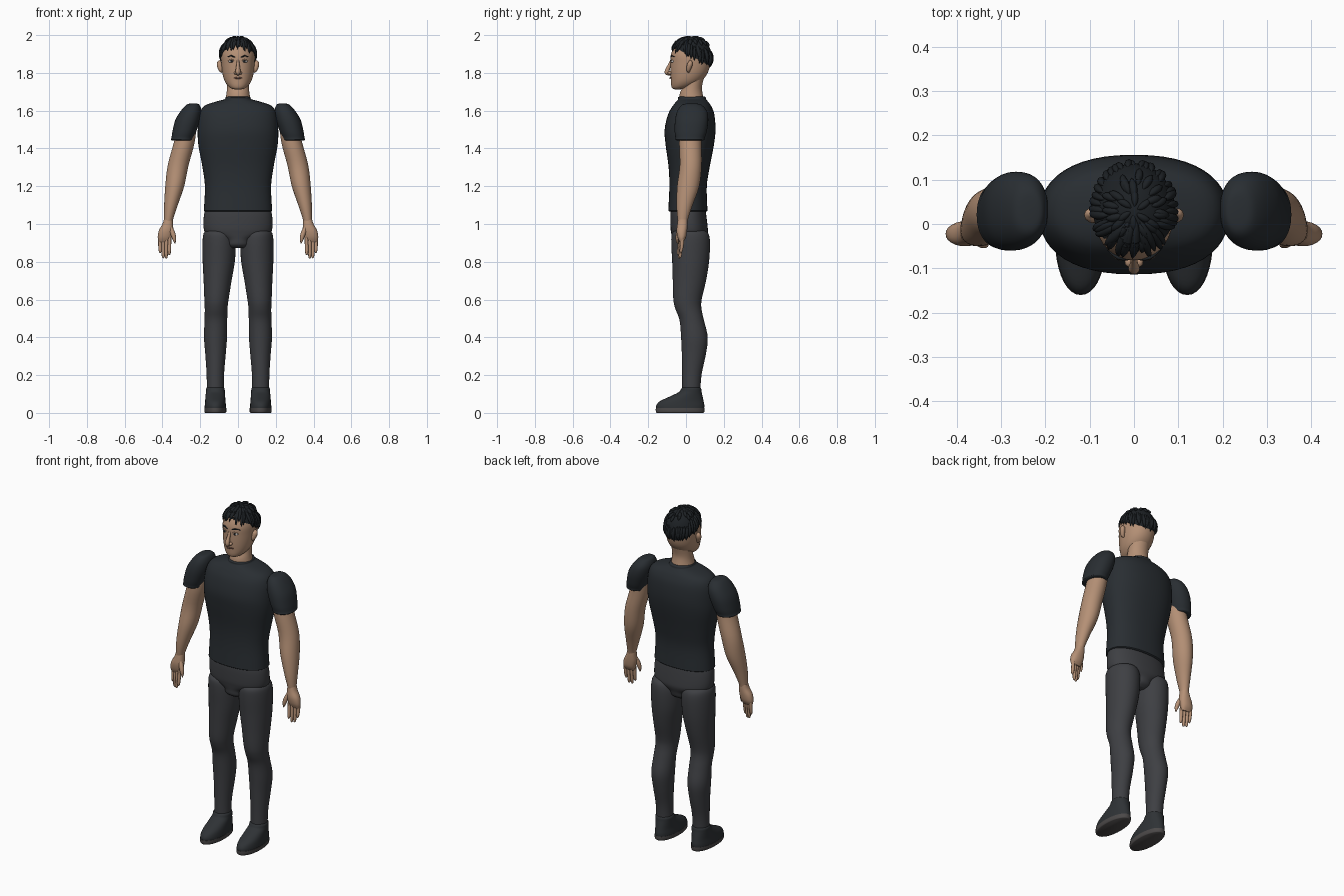
import bpy, bmesh, math, random
from mathutils import Vector
random.seed(4)


def material(name, r, g, b):
    m = bpy.data.materials.new(name)
    m.diffuse_color = (r, g, b, 1)
    return m


SKIN = material("skin", .46, .28, .18)
SHIRT = material("dark_cloth", .022, .027, .032)
PANTS = material("grey_cloth", .048, .05, .056)
SHOE = material("shoe_leather", .028, .032, .036)
SOLE = material("sole_rubber", .07, .065, .065)
HAIR = material("hair", .012, .015, .018)
WHITE = material("eye_white", .6, .6, .58)
LIP = material("lip", .25, .12, .09)


def spline(rows, steps):
    # Catmull-Rom through rows of numbers
    out = []
    for i in range(len(rows) - 1):
        a, b, c, d = (rows[min(max(i + k, 0), len(rows) - 1)] for k in (-1, 0, 1, 2))
        for s in range(steps):
            t = s / steps
            out.append([.5 * (2 * q + (r - p) * t + (2 * p - 5 * q + 4 * r - w) * t * t
                              + (3 * q - p - 3 * r + w) * t ** 3) for p, q, r, w in zip(a, b, c, d)])
    return out + [list(rows[-1])]


def build(name, strips, mat, angle=45):
    # each strip is a list of closed rings, bridged and capped
    bm = bmesh.new()
    for rings in strips:
        vs = [[bm.verts.new(p) for p in ring] for ring in rings]
        n = len(vs[0])
        for a, b in zip(vs, vs[1:]):
            for i in range(n):
                bm.faces.new((a[i], a[(i + 1) % n], b[(i + 1) % n], b[i]))
        bm.faces.new(vs[0])
        bm.faces.new(vs[-1])
    bmesh.ops.recalc_face_normals(bm, faces=bm.faces)
    me = bpy.data.meshes.new(name)
    bm.to_mesh(me)
    bm.free()
    ob = bpy.data.objects.new(name, me)
    bpy.context.collection.objects.link(ob)
    me.materials.append(mat)
    bpy.ops.object.select_all(action='DESELECT')
    ob.select_set(True)
    bpy.context.view_layer.objects.active = ob
    bpy.ops.object.shade_smooth_by_angle(angle=math.radians(angle))
    return ob


def body(rows, power=2.0, n=36, side=1, steps=4):
    # horizontal sections: centre x, front y, back y, z, half width
    rings = []
    for cx, y0, y1, z, rx in spline(rows, steps):
        ring = []
        for i in range(n):
            a = math.tau * i / n
            c, s = math.cos(a), math.sin(a)
            ring.append((side * (cx + rx * math.copysign(abs(c) ** (2 / power), c)),
                         (y0 + y1) / 2 + (y1 - y0) / 2 * math.copysign(abs(s) ** (2 / power), s), z))
        rings.append(ring)
    return rings


def tube(pts, side=1, n=10, steps=4):
    # round path: x, y, z, radius
    rows = spline(pts, steps)
    ps = [Vector((side * r[0], r[1], r[2])) for r in rows]
    rings = []
    for i, p in enumerate(ps):
        t = (ps[min(i + 1, len(ps) - 1)] - ps[max(i - 1, 0)]).normalized()
        u = t.cross(Vector((0, 1, 0)) if abs(t.y) < .8 else Vector((1, 0, 0))).normalized()
        v = t.cross(u)
        r = max(rows[i][3], .0004)
        rings.append([p + r * (u * math.cos(math.tau * k / n) + v * math.sin(math.tau * k / n))
                      for k in range(n)])
    return rings


def ball(c, r, n=20):
    return [[(c[0] + r[0] * math.sin(e) * math.cos(math.tau * i / n),
              c[1] + r[1] * math.sin(e) * math.sin(math.tau * i / n),
              c[2] + r[2] * math.cos(e)) for i in range(n)]
            for e in [math.pi * (k + .05) / 12.1 for k in range(13)]]


# Torso
build("shirt", [body([(0, -.085, .105, 1.066, .17), (0, -.093, .113, 1.07, .18), (0, -.093, .113, 1.085, .18),
                      (0, -.088, .11, 1.2, .175), (0, -.092, .125, 1.3, .188), (0, -.108, .148, 1.42, .21),
                      (0, -.113, .156, 1.5, .213), (0, -.095, .15, 1.58, .205), (0, -.07, .133, 1.625, .178),
                      (0, -.05, .115, 1.65, .11), (0, -.042, .107, 1.66, .072), (0, -.042, .105, 1.67, .066),
                      (0, -.036, .1, 1.674, .06)], 2.3, 48)], SHIRT)
build("hips", [body([(0, -.078, .1, 1.09, .168), (0, -.083, .107, 1.05, .18), (0, -.082, .115, .98, .182),
                     (0, -.078, .115, .95, .165), (0, -.073, .105, .92, .085), (0, -.068, .095, .89, .07),
                     (0, -.045, .07, .872, .055)], 2.2, 48)], PANTS)

# Head and neck
build("neck", [body([(0, -.038, .1, 1.64, .07), (0, -.033, .088, 1.69, .061), (0, -.018, .085, 1.73, .058),
                     (0, -.02, .1, 1.79, .06)])], SKIN)
build("head", [body([(0, -.06, -.03, 1.713, .018), (0, -.072, 0, 1.718, .036), (0, -.078, .045, 1.733, .055),
                     (0, -.08, .085, 1.76, .072), (0, -.082, .115, 1.80, .083), (0, -.082, .128, 1.85, .088),
                     (0, -.079, .126, 1.90, .088), (0, -.055, .105, 1.95, .07), (0, -.02, .07, 1.98, .035)],
                    2.1)], SKIN)
build("nose", [tube([(0, -.076, 1.87, .006), (0, -.088, 1.84, .009), (0, -.1, 1.81, .013),
                     (0, -.098, 1.797, .011), (0, -.08, 1.79, .004)]),
               ball((.012, -.085, 1.8), (.009, .012, .009), 12),
               ball((-.012, -.085, 1.8), (.009, .012, .009), 12)], SKIN)
build("mouth", [tube([(-.026, -.074, 1.772, .001), (-.013, -.082, 1.773, .004), (0, -.084, 1.772, .0045),
                      (.013, -.082, 1.773, .004), (.026, -.074, 1.772, .001)])], LIP)
SIDES = ((1, "left"), (-1, "right"))
build("ears", [tube([(s * .084, .016, 1.803, .004), (s * .091, .013, 1.815, .011), (s * .097, .019, 1.84, .015),
                     (s * .098, .023, 1.855, .012), (s * .094, .021, 1.867, .003)]) for s, _ in SIDES], SKIN)
build("eyes", [ball((s * .034, -.069, 1.861), (.016, .011, .008)) for s, _ in SIDES], WHITE)
build("irises", [ball((s * .034, -.077, 1.861), (.007, .005, .007), 12) for s, _ in SIDES], HAIR)
build("eyelids", [tube([(.016, -.077, 1.863, .001), (.034, -.079, 1.87, .003), (.052, -.068, 1.863, .001)], s)
                  for s, _ in SIDES], SKIN)
build("eyebrows", [tube([(.014, -.08, 1.882, .002), (.036, -.076, 1.89, .004), (.06, -.059, 1.884, .001)], s)
                   for s, _ in SIDES], HAIR)


# Hair cap and locks lie on one ellipsoid
def scalp(az, el, k=1.0):
    a, e = math.radians(az), math.radians(el)
    return (.091 * k * math.cos(e) * math.cos(a), .03 + .105 * k * math.cos(e) * math.sin(a),
            1.884 + .106 * k * math.sin(e))


def hairline(az):
    return 2 - 28 * math.sin(math.radians(az))


def lock(az, e0, e1, r, k, twist=0):
    return tube([(*scalp(az + twist * t, e0 + (e1 - e0) * t, 1 + (k - 1) * t), r * f)
                 for t, f in ((0, .05), (.25, .8), (.55, 1), (.8, .75), (1, .05))], n=8, steps=3)


build("hair_cap", [[[scalp(i * 7.5, hairline(i * 7.5) * (1 - t) + 89.5 * t, 1.02) for i in range(48)]
                    for t in [k / 12 for k in range(13)]]], HAIR)
locks = []
for az in range(0, 360, 9):
    front = max(0, -math.sin(math.radians(az)))
    tip = hairline(az) - 4 - 5 * front + random.uniform(-6, 5)
    locks.append(lock(az, tip + 48 + 10 * front, tip, random.uniform(.008, .011), 1.05 + .05 * front,
                      random.uniform(-9, 9)))
for az in range(0, 360, 15):
    e = random.uniform(42, 62)
    locks.append(lock(az + random.uniform(-6, 6), e + 14, e - 14, .009, 1.05, random.uniform(-8, 8)))
for az in range(0, 360, 60):
    locks.append(lock(az + 20, 86, 62, .008, 1.02, 12))
build("hair_locks", locks, HAIR)

for s, tag in SIDES:
    # Arms
    build(tag + "_sleeve", [body([(.235, .015, .045, 1.638, .012), (.238, -.02, .08, 1.632, .033),
                                  (.248, -.045, .11, 1.6, .054), (.266, -.058, .118, 1.55, .066),
                                  (.284, -.06, .11, 1.49, .063), (.293, -.056, .1, 1.458, .059),
                                  (.296, -.056, .098, 1.447, .059), (.296, -.048, .09, 1.442, .053)],
                                 2.2, side=s)], SHIRT)
    build(tag + "_arm", [body([(.265, -.03, .085, 1.54, .048), (.285, -.036, .082, 1.43, .055),
                               (.317, -.033, .083, 1.31, .055), (.335, -.047, .07, 1.2, .05),
                               (.355, -.05, .035, 1.1, .036), (.367, -.045, .012, 1.03, .025),
                               (.37, -.04, .006, 1.0, .022)], side=s)], SKIN)
    # Hands
    build(tag + "_hand", [body([(.369, -.042, .008, 1.025, .023), (.372, -.046, .008, 1.0, .028),
                                (.381, -.05, .006, .965, .038), (.388, -.045, .0, .93, .037),
                                (.39, -.034, -.014, .905, .03)], 2.3, 24, s)], SKIN)
    fingers = [tube([(x0, y, .935, .009), (x0 + dx * .5, y - .003, .89, .0095),
                     (x0 + dx, y - .008, tip + .012, .008), (x0 + dx, y - .01, tip, .002)], s)
               for x0, dx, y, tip in ((.362, .002, -.032, .835), (.379, .001, -.028, .817),
                                      (.397, -.001, -.023, .819), (.414, -.002, -.018, .846))]
    fingers.append(tube([(.36, -.03, .985, .012), (.345, -.04, .95, .013), (.337, -.045, .92, .01),
                         (.334, -.046, .896, .002)], s))
    build(tag + "_fingers", fingers, SKIN)
    # Legs
    build(tag + "_leg", [body([(.105, -.05, .09, .968, .06), (.102, -.074, .118, .95, .08),
                               (.1, -.078, .127, .9, .088), (.102, -.073, .122, .8, .085),
                               (.108, -.07, .106, .7, .074), (.114, -.067, .083, .6, .064),
                               (.116, -.056, .082, .55, .06), (.117, -.034, .095, .49, .06),
                               (.119, -.026, .115, .4, .061), (.119, -.022, .105, .31, .054),
                               (.12, -.02, .082, .2, .046), (.12, -.02, .075, .1, .045)], side=s)], PANTS)
    # Shoes
    build(tag + "_shoe", [body([(.12, -.158, .096, .022, .057), (.12, -.157, .097, .04, .056),
                                (.12, -.138, .093, .062, .054), (.12, -.085, .088, .087, .052),
                                (.12, -.038, .083, .11, .05), (.12, -.025, .08, .128, .049),
                                (.12, -.012, .07, .14, .04)], 2.1, side=s)], SHOE)
    build(tag + "_sole", [body([(.12, -.156, .093, 0, .054), (.12, -.16, .097, .006, .058),
                                (.12, -.16, .097, .025, .058)], 2.1, side=s, steps=2)], SOLE)
